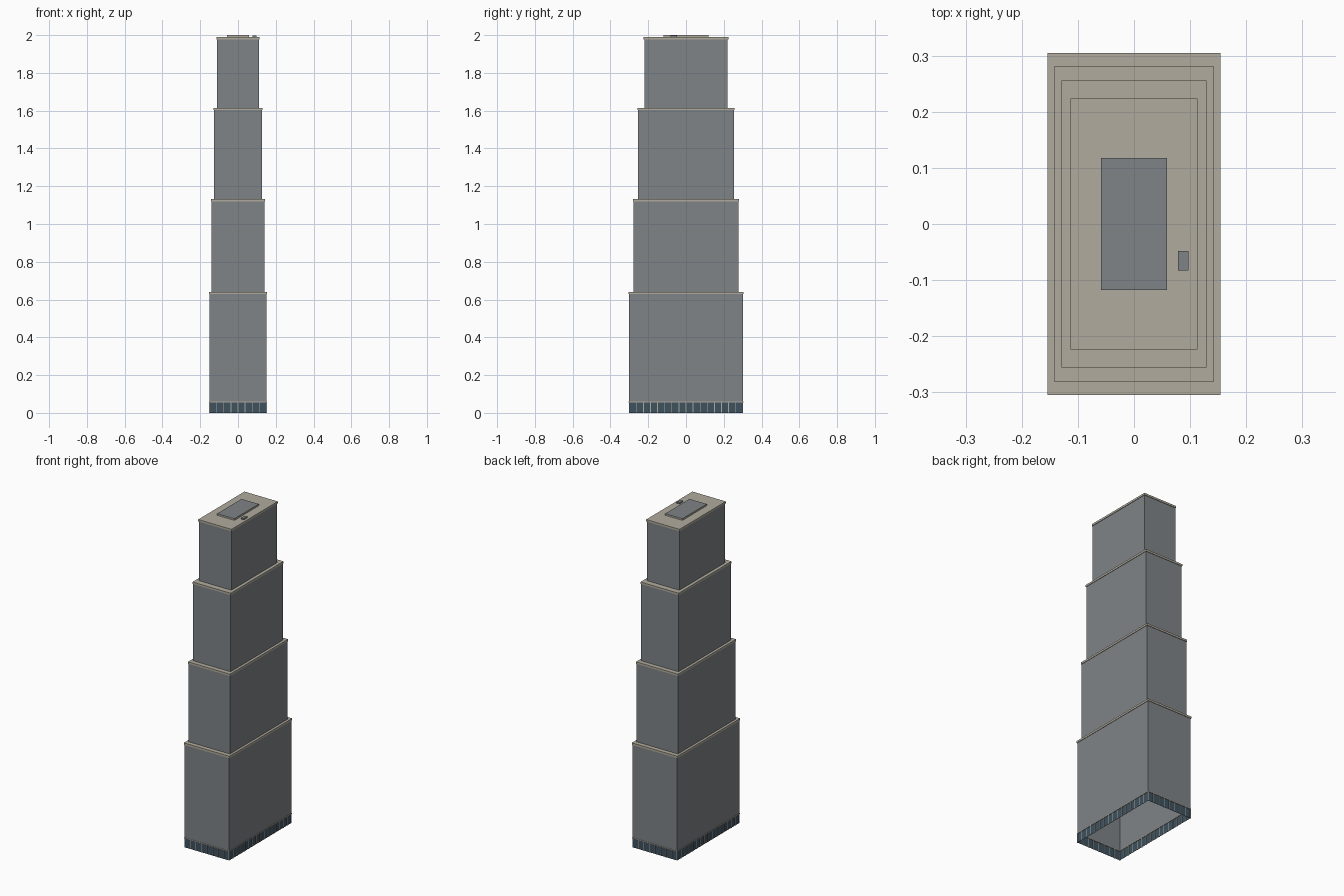
import bpy, bmesh
from mathutils import Matrix

cube = bpy.data.objects.get("Cube")
if cube:
    bpy.data.objects.remove(cube, do_unlink=True)


def make_material(name, rgb):
    mat = bpy.data.materials.new(name)
    mat.use_nodes = True
    mat.diffuse_color = (*rgb, 1)
    mat.node_tree.nodes["Principled BSDF"].inputs["Base Color"].default_value = (*rgb, 1)
    return mat


grey = make_material("wall grey", (0.212, 0.230, 0.242))
tan = make_material("trim tan", (0.44, 0.41, 0.34))
glass = make_material("dark glass", (0.048, 0.084, 0.115))


def add_box(bm, x, y, z0, z1, hx, hy, drop=()):
    """Box by centre, height range and half sizes; drop lists open ends."""
    size = Matrix.Diagonal((2 * hx, 2 * hy, z1 - z0, 1))
    place = Matrix.Translation((x, y, (z0 + z1) / 2))
    verts = bmesh.ops.create_cube(bm, size=1, matrix=place @ size)["verts"]
    faces = {f for v in verts for f in v.link_faces}
    ends = [f for f in faces
            if ("bottom" in drop and f.calc_center_median().z < z0 + 1e-5)
            or ("top" in drop and f.calc_center_median().z > z1 - 1e-5)]
    bmesh.ops.delete(bm, geom=ends, context="FACES_ONLY")


def finish(bm, name, *mats):
    mesh = bpy.data.meshes.new(name)
    bm.to_mesh(mesh)
    bm.free()
    for mat in mats:
        mesh.materials.append(mat)
    obj = bpy.data.objects.new(name, mesh)
    bpy.context.collection.objects.link(obj)
    return obj


def box(name, mat, *dims, drop=()):
    bm = bmesh.new()
    add_box(bm, *dims, drop=drop)
    return finish(bm, name, mat)


# Stepped tower: each tier is a wall block under a slightly wider roof slab
BASE_TOP = 0.06
SLAB = 0.012
LIP = 0.003
tiers = [("first", 0.1545, 0.3045, 0.641), ("second", 0.1425, 0.281, 1.132),
         ("third", 0.1295, 0.256, 1.615), ("fourth", 0.113, 0.224, 1.990)]
bottom = BASE_TOP
for name, hx, hy, top in tiers:
    box(name + "_tier_walls", grey, 0, 0, bottom, top - SLAB, hx - LIP, hy - LIP,
        drop=("bottom",))
    box(name + "_tier_roof_slab", tan, 0, 0, top - SLAB, top, hx, hy)
    bottom = top

# Ground floor: open ring of glass
HX, HY = 0.1505, 0.3005
box("ground_floor_glass", glass, 0, 0, 0, BASE_TOP, HX, HY, drop=("top", "bottom"))

# Vertical glazing bars around the glass
bm = bmesh.new()
BAR = 0.002
for side in (-1, 1):
    for i in range(9):
        add_box(bm, -HX + 2 * HX * i / 8, side * HY, 0, BASE_TOP, BAR, BAR)
    for i in range(1, 16):
        add_box(bm, side * HX, -HY + 2 * HY * i / 16, 0, BASE_TOP, BAR, BAR)
finish(bm, "ground_floor_bars", tan)

# Thin rail above the glass
bm = bmesh.new()
for side in (-1, 1):
    add_box(bm, 0, side * HY, BASE_TOP - 0.004, BASE_TOP, HX + LIP, LIP)
    add_box(bm, side * HX, 0, BASE_TOP - 0.004, BASE_TOP, LIP, HY + LIP)
finish(bm, "ground_floor_rail", tan)

# Roof plant deck: tan sides and a grey top
bm = bmesh.new()
add_box(bm, 0, 0, bottom, 2.0, 0.0585, 0.118)
bm.normal_update()
for face in bm.faces:
    face.material_index = 1 if face.normal.z > 0.5 else 0
finish(bm, "roof_plant_deck", tan, grey)

# Small roof vent
box("roof_vent", grey, 0.0875, -0.0655, bottom, 1.997, 0.0095, 0.0175)
